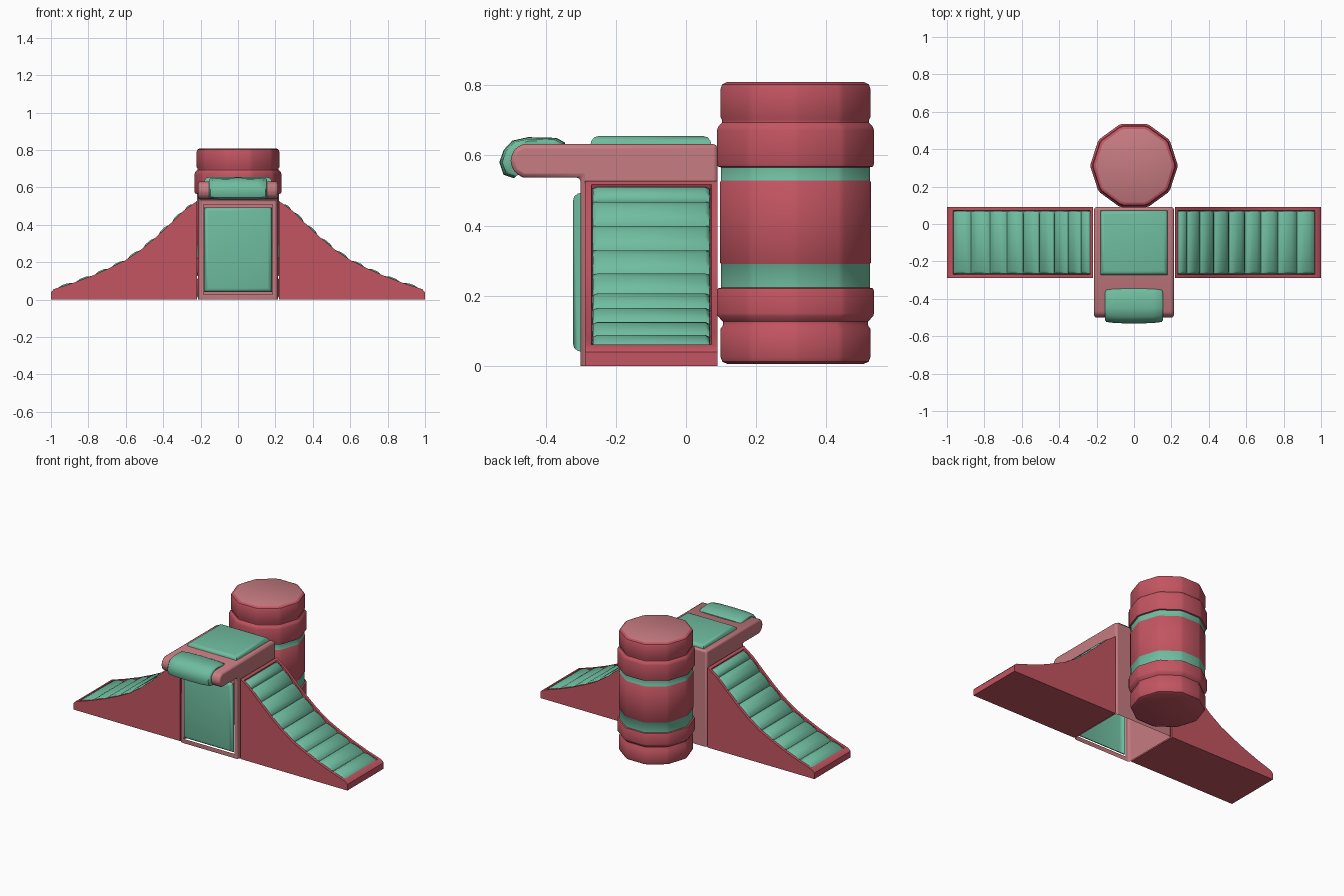
import bpy, bmesh
from math import radians, cos, sin
from mathutils import Vector

if "Cube" in bpy.data.objects:
    bpy.data.objects.remove(bpy.data.objects["Cube"])


def material(name, rgb):
    m = bpy.data.materials.new(name)
    m.diffuse_color = (*rgb, 1)
    m.use_nodes = True
    m.node_tree.nodes["Principled BSDF"].inputs["Base Color"].default_value = m.diffuse_color
    return m


RED = material("red", (0.545, 0.09, 0.12))
PINK = material("pink", (0.57, 0.2, 0.22))
GREEN = material("green", (0.16, 0.51, 0.35))


def finish(bm, name, mats, bevel=0, angle=35):
    bmesh.ops.recalc_face_normals(bm, faces=bm.faces)
    me = bpy.data.meshes.new(name)
    bm.to_mesh(me)
    bm.free()
    for m in mats:
        me.materials.append(m)
    ob = bpy.data.objects.new(name, me)
    bpy.context.collection.objects.link(ob)
    if bevel:
        mod = ob.modifiers.new("bevel", 'BEVEL')
        mod.width, mod.segments = bevel, 2
        mod.limit_method, mod.angle_limit = 'ANGLE', radians(35)
    bpy.ops.object.select_all(action='DESELECT')
    ob.select_set(True)
    bpy.context.view_layer.objects.active = ob
    bpy.ops.object.shade_smooth_by_angle(angle=radians(angle))
    return ob


def loft(bm, rings, cap_start=True, cap_end=True):
    """Skin closed rings of points; returns the rings of side faces."""
    vs = [[bm.verts.new(p) for p in r] for r in rings]
    n = len(vs[0])
    bands = [[bm.faces.new((a[i], a[(i + 1) % n], b[(i + 1) % n], b[i])) for i in range(n)]
             for a, b in zip(vs, vs[1:])]
    if cap_start:
        bm.faces.new(vs[0][::-1])
    if cap_end:
        bands.append([bm.faces.new(vs[-1])])
    return bands


# Central block: side profile with overhanging rounded nose, hollow below
bm = bmesh.new()
side = [(-0.30, 0), (0.09, 0), (0.09, 0.632), (-0.465, 0.632), (-0.49, 0.618),
        (-0.502, 0.585), (-0.49, 0.552), (-0.465, 0.537), (-0.30, 0.537)]
loft(bm, [[(x, y, z) for y, z in side] for x in (-0.213, 0.213)])
bm.normal_update()
bottom = [f for f in bm.faces if f.calc_center_median().z < 0.001]
bmesh.ops.delete(bm, geom=bottom, context='FACES_ONLY')
front = [f for f in bm.faces if all(abs(v.co.y + 0.30) < 1e-4 for v in f.verts)]
bmesh.ops.inset_individual(bm, faces=front, thickness=0.04)
bmesh.ops.delete(bm, geom=front, context='FACES_ONLY')
finish(bm, "central_block", [PINK], bevel=0.012)


# Cushioned panels on the top and front of the block
def pad(name, origin, u, v, n, half_u, half_v, height):
    o, u, v, n = map(Vector, (origin, u, v, n))
    rings = []
    for inset, h in ((0, 0), (0.002, 0.4), (0.01, 0.85), (0.022, 1)):
        a, b = half_u - inset, half_v - inset
        rings.append([o + u * i * a + v * j * b + n * h * height
                      for i, j in ((-1, -1), (1, -1), (1, 1), (-1, 1))])
    b = bmesh.new()
    loft(b, rings, cap_start=False)
    finish(b, name, [GREEN], angle=50)


pad("top_cushion", (0, -0.10, 0.631), (1, 0, 0), (0, 1, 0), (0, 0, 1), 0.18, 0.172, 0.024)
pad("front_cushion", (0, -0.30, 0.267), (1, 0, 0), (0, 0, 1), (0, -1, 0), 0.181, 0.226, 0.022)

# Cushion wrapped round the nose
bm = bmesh.new()
outer = [(-0.345, 0.62), (-0.345, 0.637), (-0.37, 0.65), (-0.45, 0.652), (-0.495, 0.642), (-0.52, 0.615),
         (-0.532, 0.58), (-0.52, 0.545), (-0.49, 0.535), (-0.47, 0.56)]
cy, cz = -0.43, 0.59
rings = []
for x, s in ((-0.155, 0.82), (-0.148, 0.92), (-0.10, 0.98), (0, 1), (0.10, 0.98), (0.148, 0.92), (0.155, 0.82)):
    rings.append([(x, cy + (y - cy) * s, cz + (z - cz) * s) for y, z in outer])
loft(bm, rings)
finish(bm, "nose_cushion", [GREEN], angle=45)

# Concave side ramps with a raised rim, and padded slats in the recess
XS = [0.237, 0.29, 0.36, 0.435, 0.515, 0.6, 0.685, 0.775, 0.875, 0.972]
CURVE = [(0.22, 0.527), (0.29, 0.476), (0.36, 0.408), (0.435, 0.337), (0.515, 0.27),
         (0.6, 0.212), (0.685, 0.17), (0.775, 0.13), (0.875, 0.092), (0.985, 0.056)]
Y0, Y1 = -0.288, 0.09


def height(x):
    for (xa, za), (xb, zb) in zip(CURVE, CURVE[1:]):
        if x <= xb:
            return za + (zb - za) * (x - xa) / (xb - xa)


for sign, label in ((1, "right"), (-1, "left")):
    bm = bmesh.new()
    prof = CURVE + [(1.0, 0.04), (1.0, 0.0), (0.22, 0.0)]
    bands = loft(bm, [[(sign * x, y, z) for x, z in prof] for y in (Y0, Y1)])
    bmesh.ops.recalc_face_normals(bm, faces=bm.faces)
    top = bands[0][:len(CURVE) - 1]
    bmesh.ops.inset_region(bm, faces=top, thickness=0.018, use_even_offset=True)
    bmesh.ops.inset_region(bm, faces=top, thickness=0.003, depth=-0.015)
    finish(bm, label + "_ramp", [RED], angle=30)

    bm = bmesh.new()
    for xa, xb in zip(XS, XS[1:]):
        a, b = Vector((xa, height(xa))), Vector((xb, height(xb)))
        d = b - a
        n = Vector((-d.y, d.x)).normalized()
        rings = []
        for y, h in ((Y0 + 0.021, -0.012), (Y0 + 0.023, -0.002), (Y0 + 0.035, 0.008),
                     (Y1 - 0.035, 0.008), (Y1 - 0.023, -0.002), (Y1 - 0.021, -0.012)):
            sec = [a - n * 0.02]
            for t, k in ((0, 0), (0.12, 0.6), (0.35, 0.95), (0.65, 0.95), (0.88, 0.6), (1, 0)):
                sec.append(a + d * t + n * (-0.012 + k * (h + 0.012)))
            sec.append(b - n * 0.02)
            rings.append([(sign * p.x, y, p.y) for p in sec])
        loft(bm, rings)
    finish(bm, label + "_ramp_slats", [GREEN], angle=40)

# Ten-sided ribbed barrel: radius, height and colour index of the band above
bm = bmesh.new()
profile = [(0.205, 0.006, 0), (0.219, 0.012, 0), (0.225, 0.026, 0), (0.225, 0.105, 0), (0.217, 0.116, 0),
           (0.217, 0.126, 0), (0.233, 0.142, 0), (0.235, 0.150, 0), (0.235, 0.214, 0), (0.232, 0.221, 0),
           (0.223, 0.223, 1), (0.223, 0.290, 0), (0.226, 0.294, 0), (0.226, 0.524, 0), (0.223, 0.528, 1),
           (0.223, 0.566, 0), (0.232, 0.568, 0), (0.235, 0.575, 0), (0.235, 0.672, 0), (0.232, 0.681, 0),
           (0.220, 0.694, 0), (0.220, 0.701, 0), (0.225, 0.710, 0), (0.225, 0.788, 0), (0.220, 0.802, 0),
           (0.206, 0.809, 2)]
rings = []
for r, z, _ in profile:
    ring = []
    for i in range(10):
        for d in (-2.5, 2.5):
            a = radians(36 * i + d)
            rr = r * cos(radians(18)) / cos(radians(18 - abs(d)))
            ring.append((rr * cos(a), 0.312 + rr * sin(a), z))
    rings.append(ring)
for band, (_, _, c) in zip(loft(bm, rings), profile):
    for f in band:
        f.material_index = c
finish(bm, "barrel", [RED, GREEN, PINK], angle=40)
